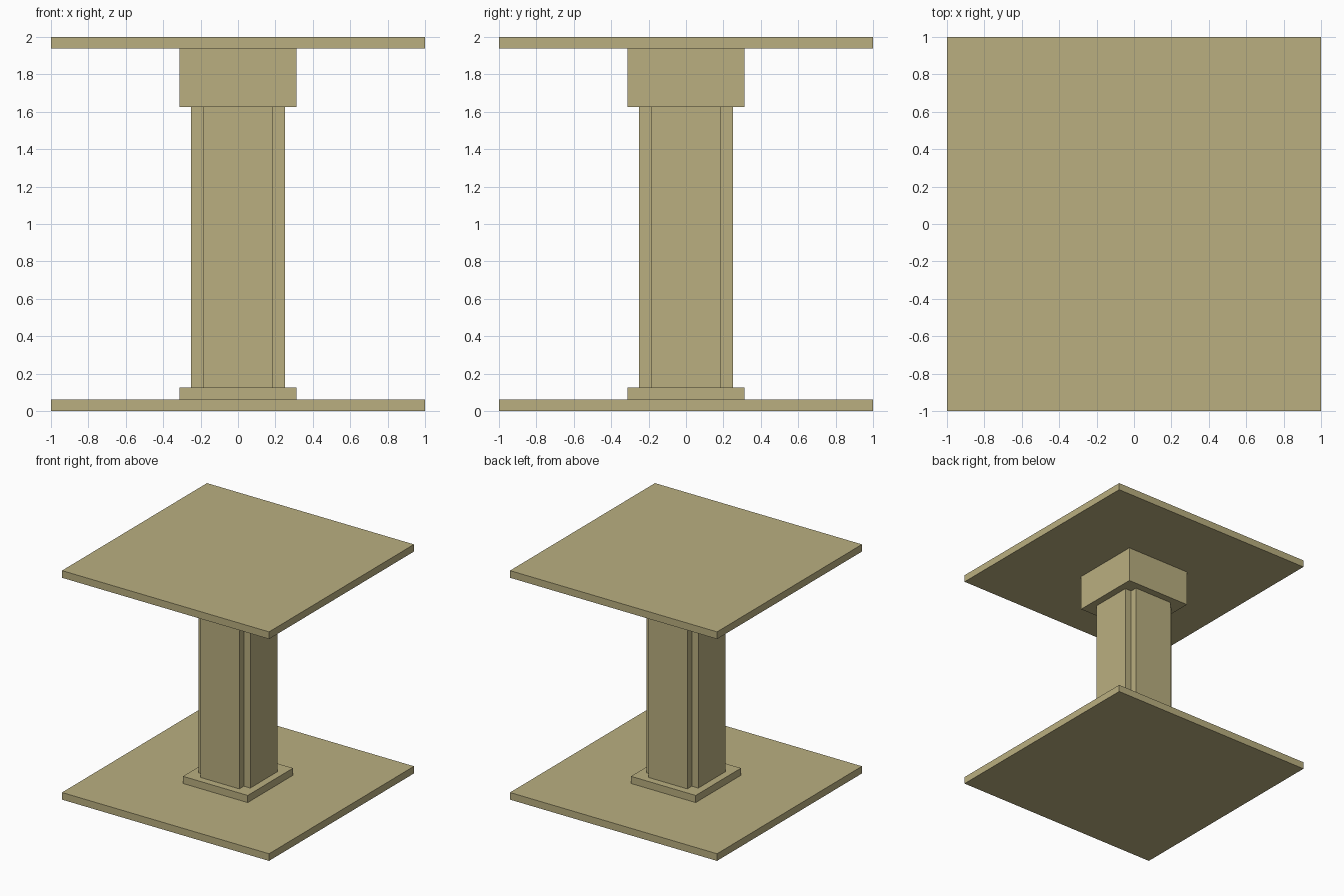
import bpy
import bmesh

if "Cube" in bpy.data.objects:
    bpy.data.objects.remove(bpy.data.objects["Cube"])

U = 1 / 16  # base module

mat = bpy.data.materials.new("sandstone")
mat.diffuse_color = (0.491, 0.429, 0.216, 1)
mat.use_nodes = True
mat.node_tree.nodes["Principled BSDF"].inputs["Base Color"].default_value = mat.diffuse_color


def prism(name, outline, z0, z1):
    """Extrude a closed counter-clockwise XY outline from z0 to z1."""
    bm = bmesh.new()
    base = bm.faces.new([bm.verts.new((x, y, z0)) for x, y in outline])
    top = bmesh.ops.extrude_face_region(bm, geom=[base], use_keep_orig=True)
    for v in top["geom"]:
        if isinstance(v, bmesh.types.BMVert):
            v.co.z = z1
    bmesh.ops.recalc_face_normals(bm, faces=bm.faces)
    mesh = bpy.data.meshes.new(name)
    bm.to_mesh(mesh)
    bm.free()
    mesh.materials.append(mat)
    obj = bpy.data.objects.new(name, mesh)
    bpy.context.collection.objects.link(obj)
    return obj


def square(h):
    return [(-h, -h), (h, -h), (h, h), (-h, h)]


# Column cross-section: square with a notch at each corner
a, b = 4 * U, 3 * U
quarter = [(a, -b), (a, b), (b, b)]
notched = []
for _ in range(4):
    notched += quarter
    quarter = [(-y, x) for x, y in quarter]

# Parts from bottom to top
prism("floor_slab", square(1), 0, U)
prism("plinth", square(5 * U), U, 2 * U)
prism("column_shaft", notched, 2 * U, 26 * U)
prism("capital_block", square(5 * U), 26 * U, 31 * U)
prism("roof_slab", square(1), 31 * U, 32 * U)
